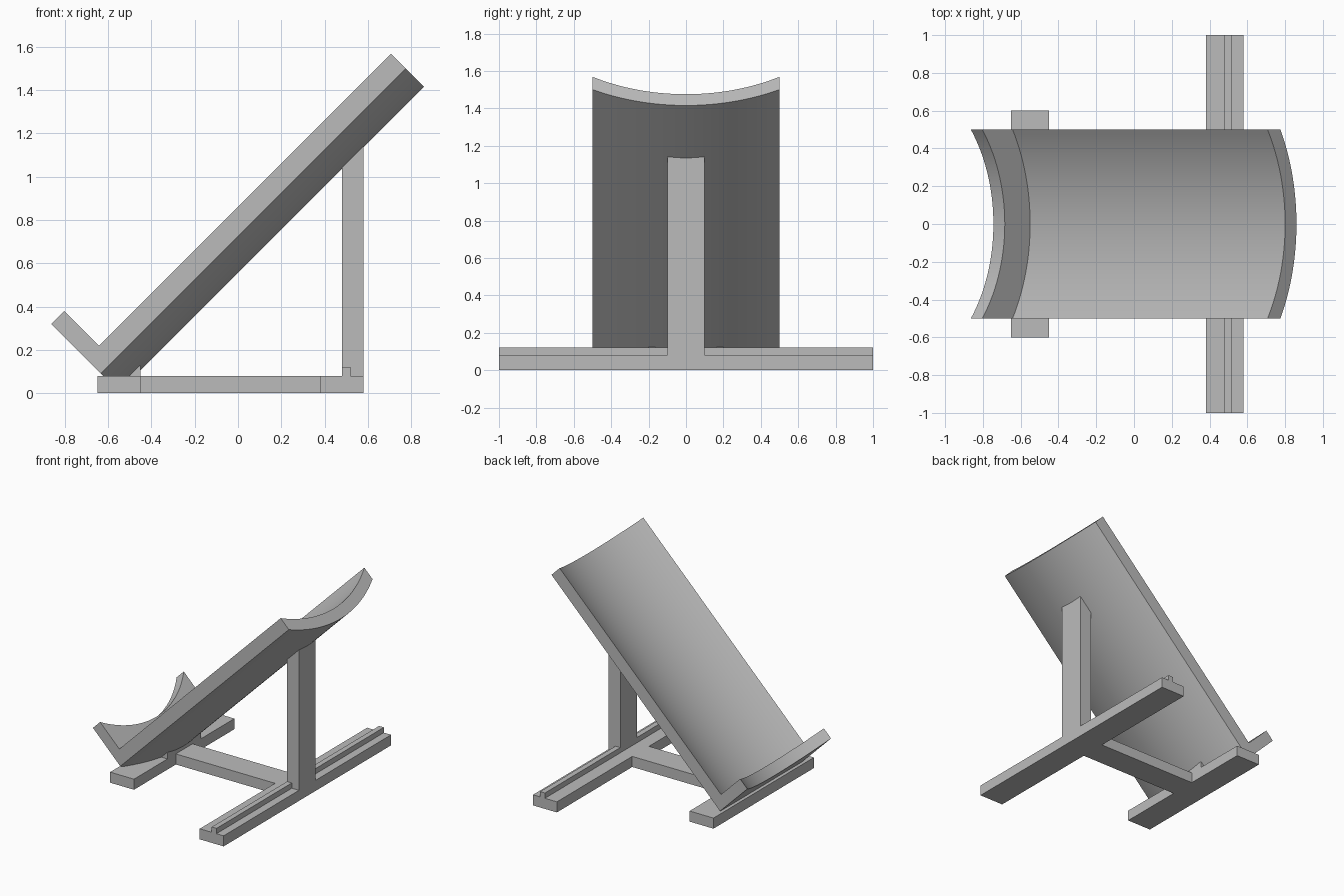
import bpy
import bmesh
from math import sqrt

if "Cube" in bpy.data.objects:
    bpy.data.objects.remove(bpy.data.objects["Cube"])

grey = bpy.data.materials.new("plain grey")
grey.use_nodes = True
grey.diffuse_color = (0.5, 0.5, 0.5, 1)
grey.node_tree.nodes["Principled BSDF"].inputs["Base Color"].default_value = (0.5, 0.5, 0.5, 1)


def loft(name, sections):
    """Skin matching closed sections and cap both ends."""
    bm = bmesh.new()
    rings = [[bm.verts.new(p) for p in s] for s in sections]
    for a, b in zip(rings, rings[1:]):
        for i in range(len(a)):
            j = (i + 1) % len(a)
            bm.faces.new((a[i], a[j], b[j], b[i]))
    bm.faces.new(rings[0])
    bm.faces.new(rings[-1])
    bmesh.ops.recalc_face_normals(bm, faces=bm.faces)
    mesh = bpy.data.meshes.new(name)
    bm.to_mesh(mesh)
    bm.free()
    mesh.materials.append(grey)
    obj = bpy.data.objects.new(name, mesh)
    bpy.context.collection.objects.link(obj)
    return obj


def prism(name, profile, half_width):
    """Extrude an x-z profile symmetrically along y."""
    return loft(name, [[(x, y, z) for x, z in profile]
                       for y in (-half_width, half_width)])


def box(name, x0, x1, half_width, z0, z1):
    return prism(name, [(x0, z0), (x1, z0), (x1, z1), (x0, z1)], half_width)


# Floor frame
foot = 0.08
box("front_foot", -0.65, -0.45, 0.6, 0, foot)
box("spine", -0.45, 0.38, 0.1, 0, foot)
prism("rear_foot", [(0.38, 0), (0.58, 0), (0.58, foot), (0.52, foot),
                    (0.52, 0.12), (0.48, 0.12), (0.48, foot), (0.38, foot)], 1.0)
box("front_support_block", -0.5, -0.45, 0.2, foot, 0.125)

# Rear post, its sloping top set into the cradle
prism("rear_post", [(0.48, foot), (0.58, foot), (0.58, 1.165), (0.48, 1.065)], 0.1)

# Curved cradle with a bottom lip: an L profile of (distance along slope, radius)
outer, inner, lip = 1.1, 1.015, 0.825
start, end, thick = -0.385, 1.609, 0.085
axis = 0.3925 + outer
profile = [(start, outer), (end, outer), (end, inner),
           (start + thick, inner), (start + thick, lip), (start, lip)]
steps = 32
sections = []
for k in range(steps + 1):
    y = k / steps - 0.5
    ring = []
    for u, r in profile:
        n = axis - sqrt(r * r - y * y)
        ring.append(((u - n) / sqrt(2), y, (u + n) / sqrt(2)))
    sections.append(ring)
cradle = loft("curved_cradle", sections)
bpy.ops.object.select_all(action='DESELECT')
cradle.select_set(True)
bpy.context.view_layer.objects.active = cradle
bpy.ops.object.shade_smooth_by_angle()
